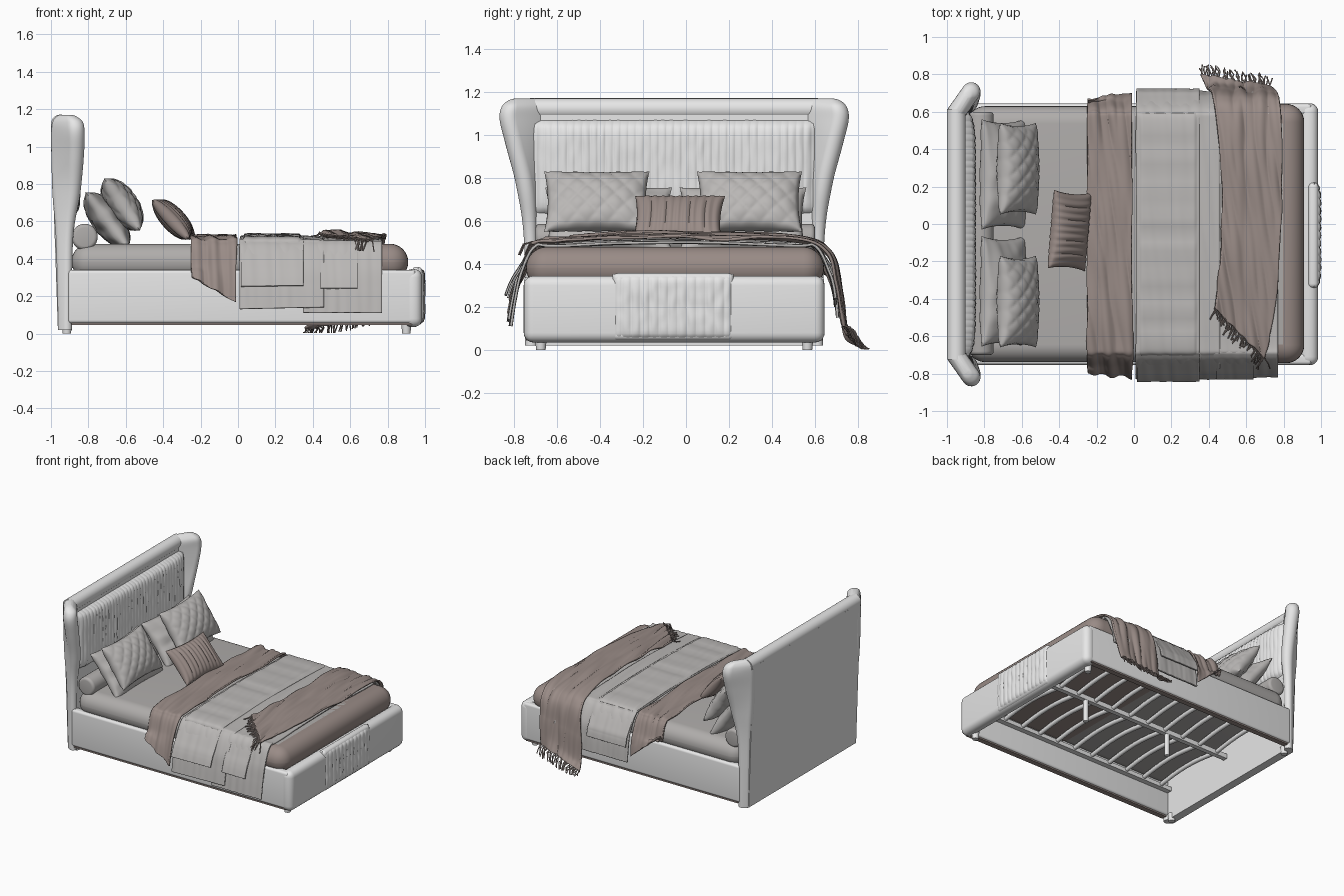
import bpy, bmesh, math, random
from mathutils import Vector, Matrix, noise

random.seed(4)
if "Cube" in bpy.data.objects:
    bpy.data.objects.remove(bpy.data.objects["Cube"])
MID = -0.055  # centre line of the bed in y


def material(name, r, g, b):
    mat = bpy.data.materials.new(name)
    mat.use_nodes = True
    mat.diffuse_color = (r, g, b, 1)
    mat.node_tree.nodes["Principled BSDF"].inputs["Base Color"].default_value = (r, g, b, 1)
    return mat


WHITE = material("white upholstery", 0.8, 0.8, 0.8)
SHEET = material("sheet grey", 0.43, 0.415, 0.405)
GREY = material("quilt grey", 0.49, 0.475, 0.465)
BROWN = material("taupe brown", 0.32, 0.26, 0.24)


def finish(name, bm, mat, angle=0.8):
    mesh = bpy.data.meshes.new(name)
    bm.to_mesh(mesh)
    bm.free()
    mesh.materials.append(mat)
    mesh.shade_smooth()
    mesh.set_sharp_from_angle(angle=angle)
    obj = bpy.data.objects.new(name, mesh)
    bpy.context.collection.objects.link(obj)
    return obj


def box(name, mat, x, y, z, bevel=0.0, segments=5):
    """Rounded box from three (low, high) ranges."""
    bm = bmesh.new()
    bmesh.ops.create_cube(bm, size=1)
    for v in bm.verts:
        v.co = [lo + (c + 0.5) * (hi - lo) for c, (lo, hi) in zip(v.co, (x, y, z))]
    if bevel:
        bmesh.ops.bevel(bm, geom=bm.edges[:], offset=bevel, segments=segments,
                        profile=0.5, affect='EDGES', clamp_overlap=True)
    return finish(name, bm, mat)


def cylinder(name, mat, start, end, r1, r2, bevel=0.0):
    start, end = Vector(start), Vector(end)
    axis = end - start
    bm = bmesh.new()
    bmesh.ops.create_cone(bm, cap_ends=True, segments=28, radius1=r1, radius2=r2, depth=axis.length)
    if bevel:
        rims = [e for e in bm.edges if any(len(f.verts) > 4 for f in e.link_faces)]
        bmesh.ops.bevel(bm, geom=rims, offset=bevel, segments=4, profile=0.5, affect='EDGES')
    turn = axis.to_track_quat('Z', 'Y').to_matrix().to_4x4()
    bm.transform(Matrix.Translation((start + end) / 2) @ turn)
    return finish(name, bm, mat)


def tubes(name, mat, paths, radius):
    curve = bpy.data.curves.new(name, 'CURVE')
    curve.dimensions = '3D'
    curve.bevel_depth = radius
    curve.bevel_resolution = 1
    curve.use_fill_caps = True
    for path in paths:
        spline = curve.splines.new('POLY')
        spline.points.add(len(path) - 1)
        for p, co in zip(spline.points, path):
            p.co = (*co, 1)
    curve.materials.append(mat)
    obj = bpy.data.objects.new(name, curve)
    bpy.context.collection.objects.link(obj)


def smooth_path(points, t):
    """Catmull-Rom point at t in 0..1."""
    last = len(points) - 1
    i = min(int(t * last), last - 1)
    f = t * last - i
    a, b, c, d = (Vector(points[min(max(k, 0), last)]) for k in range(i - 1, i + 3))
    return b + ((c - a) * f + (2*a - 5*b + 4*c - d) * f**2 + (3*b - a - 3*c + d) * f**3) / 2


def sheet(bm, nu, nv, place, flip=False):
    """Grid of faces; place(u, v) gives each point for u, v in 0..1."""
    rows = [[bm.verts.new(place(i / nu, j / nv)) for i in range(nu + 1)] for j in range(nv + 1)]
    for j in range(nv):
        for i in range(nu):
            q = [rows[j][i], rows[j][i + 1], rows[j + 1][i + 1], rows[j + 1][i]]
            bm.faces.new(q[::-1] if flip else q)


def drape(name, mat, left, right, wrinkle, quilted=False, thickness=0.012):
    """Cloth stretched between two edge paths, with folds along its length."""
    bm = bmesh.new()
    sheet(bm, 40, 130, lambda u, v: smooth_path(left, v).lerp(smooth_path(right, v), u))
    bm.normal_update()
    seed = random.uniform(0, 50)
    for v in bm.verts:
        x, y, z = v.co
        push = wrinkle * noise.noise(Vector((x * 26 + y * 3, y * 3 - z * 2, seed)))
        if quilted and z > 0.48 and 0.04 < x < 0.33:
            push += 0.012 * abs(math.sin(math.pi * (y - MID) / 0.16)) ** 0.4
        v.co += v.normal * push
    obj = finish(name, bm, mat, 1.2)
    solid = obj.modifiers.new("thickness", 'SOLIDIFY')
    solid.thickness = thickness
    solid.offset = 1


def over_bed(x, top, low_right, low_left, push=0.0):
    """Path across the bed that hangs down on both sides."""
    return [(x, -0.81 - push, low_right), (x, -0.79 - push, (low_right + 0.36) / 2),
            (x, -0.76 - push, 0.36), (x, -0.70, 0.475), (x, -0.6, top - 0.015), (x, MID, top),
            (x, 0.5, top - 0.015), (x, 0.6, 0.475), (x, 0.66 + push, 0.36),
            (x, 0.68 + push, (low_left + 0.36) / 2), (x, 0.69 + push, low_left)]


def pillow(name, mat, centre, width, height, depth, lean, pattern, spin=0.0):
    bm = bmesh.new()
    for side in (1, -1):
        def place(a, b):
            u, v = 2 * a - 1, 2 * b - 1
            fat = max((1 - u * u) * (1 - v * v), 0)
            lift = depth / 2 * fat ** 0.45 + pattern(u, v) * fat ** 0.3
            return (u * width / 2 * (1 - 0.07 * (1 - v * v)),
                    v * height / 2 * (1 - 0.10 * (1 - u * u)), side * lift)
        sheet(bm, 50, 40, place, side < 0)
    bmesh.ops.remove_doubles(bm, verts=bm.verts, dist=0.0004)
    s, c = math.sin(lean), math.cos(lean)
    frame = Matrix(((0, -s, c), (1, 0, 0), (0, c, s))).to_4x4()
    bm.transform(Matrix.Translation(centre) @ Matrix.Rotation(spin, 4, 'Z') @ frame)
    finish(name, bm, mat, 1.2)


def ribbed_panel(name, mat, back, depth, y, z, ribs, height):
    """Padded panel facing the foot of the bed with vertical channels."""
    bm = bmesh.new()

    def place(u, v):
        s, t = 2 * u - 1, 2 * v - 1
        edge = max((1 - s ** 10) * (1 - t ** 8), 0) ** 0.5
        rib = abs(math.sin(math.pi * ribs * u)) ** 0.7 * height
        crease = height * 0.7 * noise.noise(Vector((u * ribs * 1.3, v * 5, ribs)))
        return (back + edge * (depth - height + rib + crease),
                y[0] + u * (y[1] - y[0]), z[0] + v * (z[1] - z[0]))
    sheet(bm, ribs * 8, 20, place)
    finish(name, bm, mat, 1.5)


# Headboard: leaning slab, rolled top edge, two flared wings, channelled panel
bm = bmesh.new()
outline = [(-0.963, 0.02), (-0.90, 0.02), (-0.89, 0.6), (-0.91, 1.12), (-1.0, 1.12), (-0.988, 0.75)]
face = bm.faces.new([bm.verts.new((x, MID - 0.66, z)) for x, z in outline])
grown = bmesh.ops.extrude_face_region(bm, geom=[face])["geom"]
bmesh.ops.translate(bm, verts=[g for g in grown if isinstance(g, bmesh.types.BMVert)], vec=(0, 1.32, 0))
bmesh.ops.recalc_face_normals(bm, faces=bm.faces)
finish("headboard_slab", bm, WHITE, 0.3)
cylinder("headboard_top_roll", WHITE, (-0.95, MID - 0.67, 1.121), (-0.95, MID + 0.67, 1.121), 0.05, 0.05)

# Wing sections: height, inner x, tip x, tip half width, radius
wing = [(0.02, -0.935, -0.915, 0.665, 0.028), (0.5, -0.945, -0.912, 0.668, 0.03),
        (0.75, -0.95, -0.885, 0.69, 0.042), (0.95, -0.95, -0.872, 0.735, 0.048),
        (1.07, -0.95, -0.87, 0.762, 0.05), (1.13, -0.95, -0.875, 0.757, 0.046),
        (1.16, -0.95, -0.89, 0.745, 0.028), (1.17, -0.95, -0.9, 0.73, 0.01)]
for side, label in ((1, "left"), (-1, "right")):
    bm = bmesh.new()
    rings = []
    for k in range(50):
        z, ax, bx, by, r = smooth_path(wing, k / 49)
        a, b = Vector((ax, 0.65)), Vector((bx, by))
        aim = math.atan2(b.y - a.y, b.x - a.x)
        ring = []
        for hub, turn in ((b, -0.5), (a, 0.5)):
            for n in range(13):
                w = aim + math.pi * (turn + n / 12)
                ring.append(bm.verts.new((hub.x + r * math.cos(w),
                                          MID + side * (hub.y + r * math.sin(w)), z)))
        rings.append(ring)
    for low, high in zip(rings, rings[1:]):
        for n in range(26):
            m = (n + 1) % 26
            bm.faces.new((low[n], low[m], high[m], high[n]))
    bm.faces.new(rings[0])
    bm.faces.new(rings[-1])
    bmesh.ops.recalc_face_normals(bm, faces=bm.faces)
    finish("headboard_wing_" + label, bm, WHITE, 1.2)
ribbed_panel("headboard_panel", WHITE, -0.925, 0.08, (-0.73, 0.62), (0.62, 1.075), 38, 0.005)

# Bed frame: side rails, footboard, trim and feet
for side, label in ((1, "left"), (-1, "right")):
    edges = sorted((MID + side * 0.698, MID + side * 0.638))
    box("side_rail_" + label, WHITE, (-0.91, 0.95), edges, (0.055, 0.34), 0.018)
    trim = sorted((MID + side * 0.69, MID + side * 0.65))
    box("base_trim_" + label, BROWN, (-0.89, 0.93), trim, (0.045, 0.056))
    for x, end in ((0.9, "front"), (-0.915, "back")):
        y = MID + side * 0.62
        cylinder(f"foot_{end}_{label}", WHITE, (x, y, 0), (x, y, 0.06), 0.022, 0.028)
box("footboard", WHITE, (0.885, 0.985), (-0.755, 0.645), (0.035, 0.345), 0.045)
box("footboard_pad", WHITE, (0.93, 0.986), (-0.342, 0.222), (0.045, 0.357), 0.024)
ribbed_panel("footboard_panel", WHITE, 0.962, 0.038, (-0.342, 0.222), (0.047, 0.354), 13, 0.006)

# Slatted base with centre beam and legs
slats = []
for i in range(11):
    x = -0.8 + i * 0.16
    for start in (MID - 0.63, MID + 0.01):
        slats.append([(x, start + 0.62 * n / 8, 0.25 + 0.03 * math.sin(math.pi * n / 8)) for n in range(9)])
tubes("slats", WHITE, slats, 0.017)
box("centre_beam", WHITE, (-0.89, 0.89), (MID - 0.018, MID + 0.018), (0.225, 0.262))
for y, label in ((MID - 0.615, "right"), (MID + 0.615, "left")):
    box("slat_holder_" + label, WHITE, (-0.89, 0.89), (y - 0.02, y + 0.02), (0.23, 0.262))
for x, label in ((-0.35, "back"), (0.4, "front")):
    cylinder("support_leg_" + label, WHITE, (x, MID, 0.055), (x, MID, 0.23), 0.018, 0.018)

# Mattress, duvet and layered covers
box("mattress", SHEET, (-0.89, 0.89), (-0.738, 0.63), (0.29, 0.48), 0.094, 8)
box("duvet", BROWN, (0.0, 0.91), (-0.744, 0.642), (0.285, 0.48), 0.097, 8)
drape("blanket", BROWN, over_bed(-0.25, 0.515, 0.3, 0.4, -0.02), over_bed(-0.01, 0.515, 0.165, 0.2), 0.022)
drape("lower_quilt", GREY, over_bed(0.35, 0.498, 0.11, 0.2), over_bed(0.77, 0.494, 0.11, 0.24), 0.006)
drape("upper_quilt", GREY, over_bed(0.01, 0.508, 0.13, 0.15, 0.01),
      over_bed(0.46, 0.51, 0.14, 0.15, 0.01), 0.005)
drape("quilt_fold", GREY, over_bed(0.015, 0.516, 0.25, 0.27, 0.025),
      over_bed(0.35, 0.516, 0.255, 0.27, 0.025), 0.003, True, 0.009)
drape("lower_quilt_fold", GREY, over_bed(0.44, 0.508, 0.24, 0.26, 0.014),
      over_bed(0.64, 0.506, 0.24, 0.26, 0.014), 0.003, False, 0.008)
throw_inner = [(0.43, -0.45, 0.528), (0.46, -0.2, 0.535), (0.47, 0.2, 0.535), (0.44, 0.55, 0.515),
               (0.42, 0.67, 0.45), (0.40, 0.715, 0.25), (0.38, 0.74, 0.06), (0.36, 0.79, 0.012)]
throw_outer = [(0.70, -0.72, 0.495), (0.76, -0.4, 0.515), (0.79, 0.1, 0.518), (0.79, 0.5, 0.508),
               (0.78, 0.65, 0.45), (0.77, 0.69, 0.32), (0.75, 0.715, 0.2), (0.73, 0.73, 0.11)]
drape("throw", BROWN, throw_inner, throw_outer, 0.022)

# Fringe at both ends of the throw
strands = []
for end, heading in ((0, -1), (-1, 1)):
    a, b = Vector(throw_inner[end]), Vector(throw_outer[end])
    for n in range(45):
        base = a.lerp(b, n / 44) + Vector((0, 0, 0.008))
        reach = Vector((random.uniform(-0.03, 0.02), heading * random.uniform(0.02, 0.045), -0.012))
        hanging = base.y < -0.6 or heading > 0
        drop = Vector((random.uniform(-0.02, 0.01), heading * 0.022, -0.05 if hanging else 0))
        strand = [base, base + reach, base + reach + drop]
        for p in strand:
            p.z = max(p.z, 0.005)
        strands.append(strand)
tubes("throw_fringe", BROWN, strands, 0.0035)


# Bolster and pillows
def lattice(u, v):
    return 0.011 * (abs(math.sin(8 * u + 5 * v)) * abs(math.sin(8 * u - 5 * v))) ** 0.5


def channels(u, v):
    return 0.014 * abs(math.sin(math.pi * 5.5 * (u + 1))) ** 0.6


def creases(u, v):
    return 0.012 * noise.noise(Vector((u * 3, v * 3, 1)))


cylinder("bolster", SHEET, (-0.82, -0.7, 0.517), (-0.82, 0.6, 0.517), 0.07, 0.07, 0.02)
for y, label in ((0.265, "left"), (-0.36, "right")):
    pillow("back_pillow_" + label, GREY, (-0.70, y, 0.605), 0.59, 0.38, 0.16, 0.65, creases)
for y, label in ((0.295, "left"), (-0.415, "right")):
    pillow("quilted_pillow_" + label, GREY, (-0.62, y, 0.69), 0.49, 0.34, 0.155, 0.6, lattice)
pillow("ribbed_cushion", BROWN, (-0.345, -0.035, 0.61), 0.42, 0.29, 0.10, 0.75, channels, -0.08)
